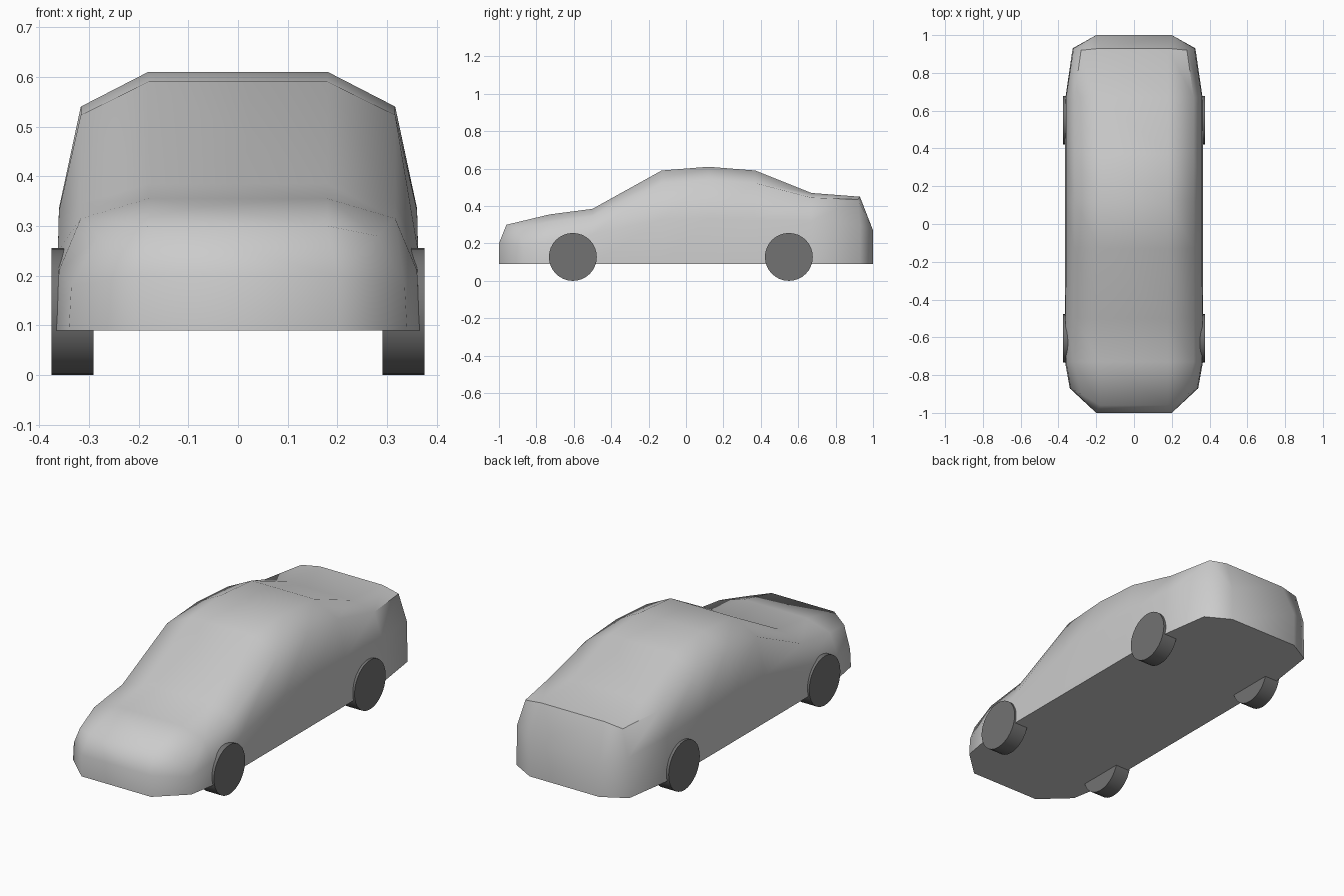
import bpy, bmesh, math

if "Cube" in bpy.data.objects:
    bpy.data.objects.remove(bpy.data.objects["Cube"])

# y, then half-section points (x, z): sill, waist, shoulder, roof edge
SECTIONS = [
    (-0.73, (0.365, 0.09), (0.36, 0.21), (0.316, 0.315), (0.18, 0.355)),
    (-0.50, (0.366, 0.09), (0.362, 0.25), (0.316, 0.345), (0.18, 0.385)),
    (-0.13, (0.366, 0.09), (0.36, 0.33), (0.316, 0.523), (0.18, 0.59)),
    (0.12, (0.366, 0.09), (0.36, 0.335), (0.316, 0.54), (0.18, 0.61)),
    (0.37, (0.366, 0.09), (0.36, 0.33), (0.316, 0.523), (0.18, 0.59)),
    (0.67, (0.363, 0.09), (0.36, 0.32), (0.316, 0.445), (0.18, 0.47)),
]
# rounded end sections as (x, y, z), plus the flat end panel's lower corners
FRONT = [(0.34, -0.87, 0.09), (0.335, -0.87, 0.18), (0.28, -0.90, 0.28), (0.18, -0.96, 0.30)]
REAR = [(0.325, 0.93, 0.09), (0.32, 0.93, 0.30), (0.28, 0.92, 0.435), (0.18, 0.93, 0.45)]
FRONT_PANEL = [(0.2, -1, 0.09), (0.2, -1, 0.20)]
REAR_PANEL = [(0.2, 1, 0.09), (0.2, 1, 0.27)]

bm = bmesh.new()


def mirrored(points):
    full = points + [(-x, y, z) for x, y, z in reversed(points)]
    return [bm.verts.new(p) for p in full]


# body shell: loft the sections, sills joined across underneath
halves = [FRONT] + [[(x, s[0], z) for x, z in s[1:]] for s in SECTIONS] + [REAR]
rings = [mirrored(h) for h in halves]
for a, b in zip(rings, rings[1:]):
    for i in range(7):
        bm.faces.new((a[i], b[i], b[i + 1], a[i + 1]))

# nose and tail panels
ends = []
for ring, panel in ((rings[0], FRONT_PANEL), (rings[-1], REAR_PANEL)):
    p = mirrored(panel)
    ends.append(p)
    bm.faces.new((p[0], p[1], p[2], p[3]))
    bm.faces.new((p[1], ring[3], ring[4], p[2]))
    for low, mid, s, w, o, r in ((p[0], p[1], *ring[:4]), (p[3], p[2], *ring[:3:-1])):
        bm.faces.new((low, mid, w, s))
        bm.faces.new((mid, r, o, w))

# flat floor
right = [ends[0][0]] + [r[0] for r in rings] + [ends[1][0]]
left = [ends[0][3]] + [r[7] for r in rings] + [ends[1][3]]
bm.faces.new(right + left[::-1])
bmesh.ops.recalc_face_normals(bm, faces=bm.faces)

mesh = bpy.data.meshes.new("car_body")
bm.to_mesh(mesh)
bm.free()
body = bpy.data.objects.new("car_body", mesh)
bpy.context.collection.objects.link(body)
bpy.ops.object.select_all(action='DESELECT')
body.select_set(True)
bpy.context.view_layer.objects.active = body
bpy.ops.object.shade_smooth_by_angle(angle=math.radians(60))

# wheels
rubber = bpy.data.materials.new("dark_rubber")
rubber.diffuse_color = (0.17, 0.17, 0.17, 1)
rubber.use_nodes = True
rubber.node_tree.nodes["Principled BSDF"].inputs["Base Color"].default_value = rubber.diffuse_color
for end, y in (("front", -0.605), ("rear", 0.55)):
    for side, sign in (("right", 1), ("left", -1)):
        bpy.ops.mesh.primitive_cylinder_add(
            vertices=32, radius=0.128, depth=0.085,
            location=(sign * 0.3325, y, 0.128), rotation=(0, math.pi / 2, 0))
        wheel = bpy.context.object
        wheel.name = f"{end}_{side}_wheel"
        wheel.data.materials.append(rubber)
        bpy.ops.object.shade_smooth_by_angle(angle=math.radians(30))
